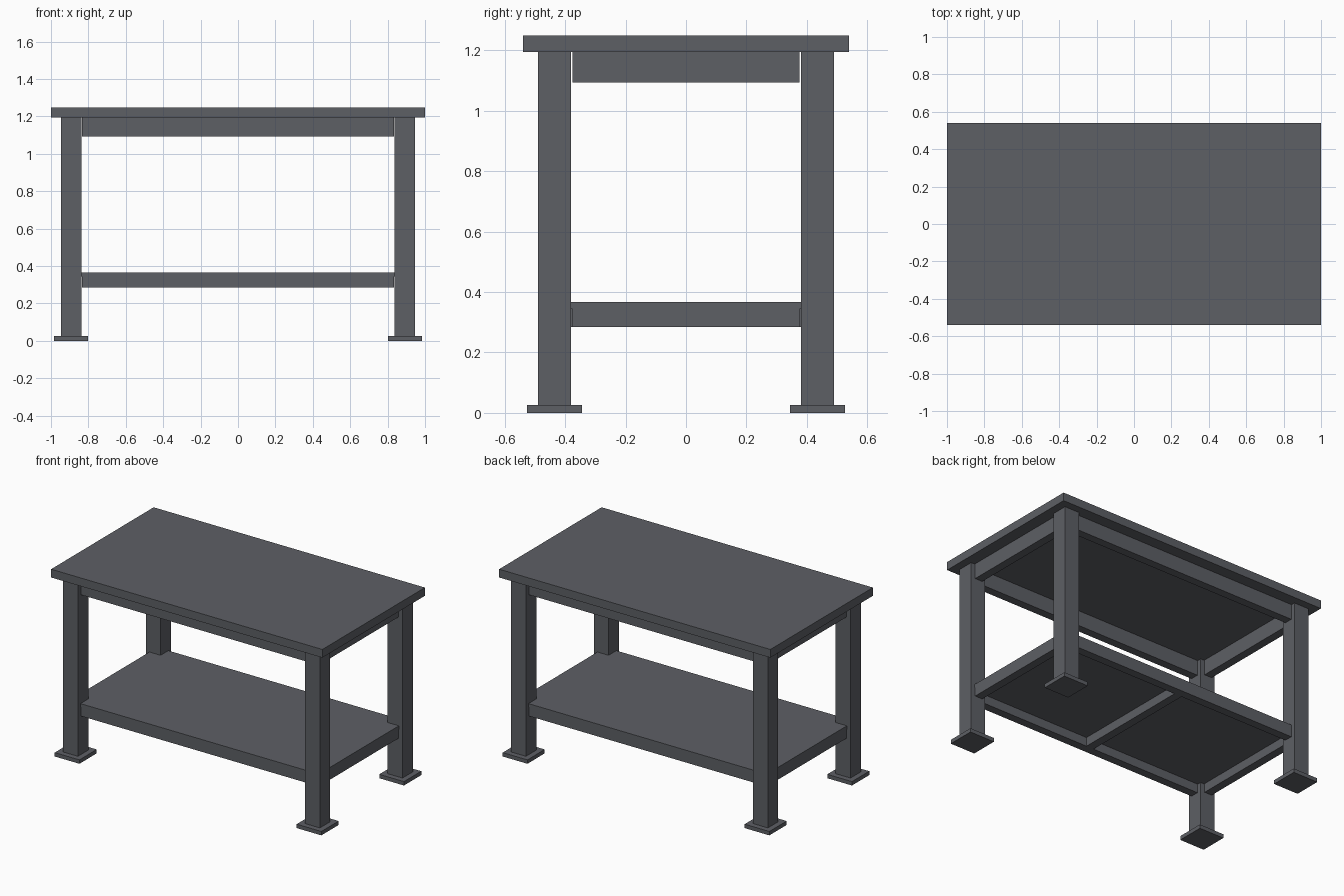
import bpy

if "Cube" in bpy.data.objects:
    bpy.data.objects.remove(bpy.data.objects["Cube"])

metal = bpy.data.materials.new("dark_steel")
metal.diffuse_color = (0.11, 0.115, 0.13, 1)
metal.use_nodes = True
metal.node_tree.nodes["Principled BSDF"].inputs["Base Color"].default_value = metal.diffuse_color


def box(name, x, y, z):
    """Axis-aligned box from (min, max) ranges."""
    bpy.ops.mesh.primitive_cube_add(size=1, location=[(a + b) / 2 for a, b in (x, y, z)])
    ob = bpy.context.object
    ob.name = name
    ob.scale = [b - a for a, b in (x, y, z)]
    bpy.ops.object.transform_apply(location=False, rotation=False, scale=True)
    ob.data.materials.append(metal)
    return ob


def around(c, half):
    return (c - half, c + half)


LX, LY = 0.892, 0.435      # leg centres
LEG, FOOT, RAIL = 0.0545, 0.091, 0.0275   # half widths
RX, RY = 0.835, 0.376      # rail half lengths, just short of the legs

# Table top
box("table_top", (-1, 1), (-0.54, 0.54), (1.194, 1.249))

# Legs with foot plates
for sx, side in ((-1, "left"), (1, "right")):
    for sy, end in ((-1, "front"), (1, "back")):
        box(f"{end}_{side}_leg", around(sx * LX, LEG), around(sy * LY, LEG), (0.026, 1.194))
        box(f"{end}_{side}_foot_plate", around(sx * LX, FOOT), around(sy * LY, FOOT), (0, 0.026))

# Upper aprons and lower shelf rails
for part, z in (("apron", (1.093, 1.194)), ("shelf_rail", (0.285, 0.344))):
    for s, end, side in ((-1, "front", "left"), (1, "back", "right")):
        box(f"{end}_{part}", (-RX, RX), around(s * LY, RAIL), z)
        box(f"{side}_{part}", around(s * LX, RAIL), (-RY, RY), z)

# Shelf board and its middle support
box("shelf_board", around(0, LX + RAIL), around(0, LY + RAIL), (0.344, 0.367))
box("shelf_cross_rail", around(0, RAIL), around(0, LY - RAIL), (0.285, 0.344))
